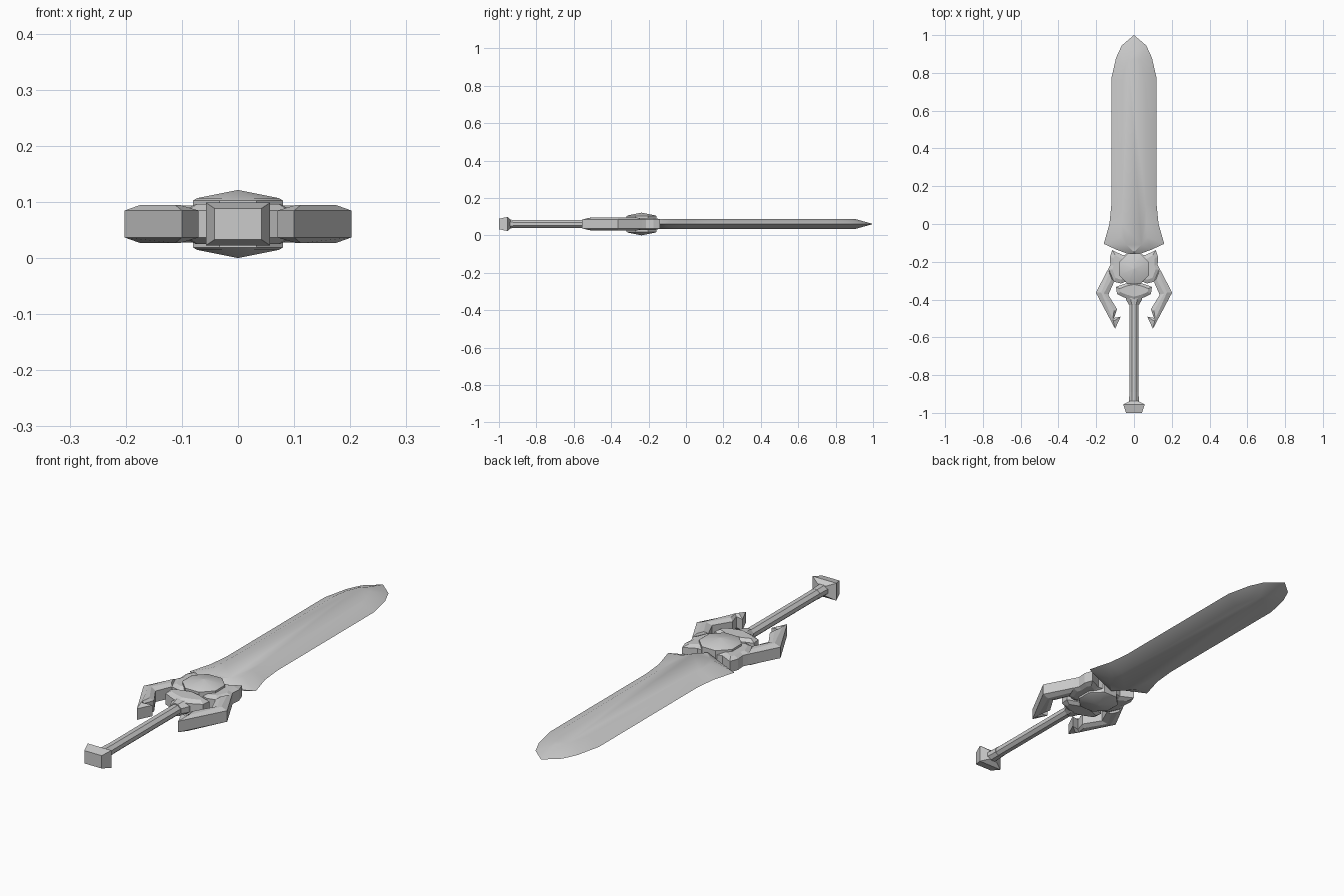
import bpy, bmesh, math

MID = 0.0605  # height of the sword's middle plane

if "Cube" in bpy.data.objects:
    bpy.data.objects.remove(bpy.data.objects["Cube"])

steel = bpy.data.materials.new("pale_steel")
steel.use_nodes = True
colour = (0.6, 0.6, 0.6, 1)
steel.diffuse_color = colour
steel.node_tree.nodes["Principled BSDF"].inputs["Base Color"].default_value = colour


def finish(bm, name, smooth=None):
    bmesh.ops.remove_doubles(bm, verts=bm.verts, dist=1e-5)
    bmesh.ops.recalc_face_normals(bm, faces=bm.faces)
    mesh = bpy.data.meshes.new(name)
    bm.to_mesh(mesh)
    bm.free()
    ob = bpy.data.objects.new(name, mesh)
    bpy.context.collection.objects.link(ob)
    mesh.materials.append(steel)
    if smooth:
        bpy.ops.object.select_all(action="DESELECT")
        ob.select_set(True)
        bpy.context.view_layer.objects.active = ob
        bpy.ops.object.shade_smooth_by_angle(angle=math.radians(smooth))
    return ob


def bridge(bm, a, b):
    for i in range(len(a)):
        j = (i + 1) % len(a)
        bm.faces.new((a[i], a[j], b[j], b[i]))


def both_sides(half):
    """Complete a right-hand outline with its mirror image."""
    return half + [(-x, y) for x, y in reversed(half) if x > 0]


def plate(name, rim, crest, rim_h, crest_h, sx=1, smooth=None):
    """Flat part with a bevel from the rim up to the crest, on both faces."""
    bm = bmesh.new()

    def loop(points, h):
        return [bm.verts.new((sx * x, y, MID + h)) for x, y in points]

    top, bottom = loop(crest, crest_h), loop(crest, -crest_h)
    rim_top = loop(rim, rim_h)
    rim_bottom = loop(rim, -rim_h) if rim_h else rim_top
    bridge(bm, top, rim_top)
    bridge(bm, rim_bottom, bottom)
    if rim_h:
        bridge(bm, rim_top, rim_bottom)
    bm.faces.new(top)
    bm.faces.new(bottom)
    return finish(bm, name, smooth)


def loft(name, rings, sides, upright=False, y0=0, smooth=None):
    """Stack of regular rings (position, half width, half depth)."""
    bm = bmesh.new()
    loops = []
    for p, w, d in rings:
        ring = []
        for i in range(sides):
            a = 2 * math.pi * (i + 0.5) / sides
            k = 1 / math.cos(math.pi / sides)
            u, v = w * k * math.cos(a), d * k * math.sin(a)
            ring.append(bm.verts.new((u, y0 + v, MID + p) if upright else (u, p, MID + v)))
        loops.append(ring)
    for a, b in zip(loops, loops[1:]):
        bridge(bm, a, b)
    bm.faces.new(loops[0])
    bm.faces.new(loops[-1])
    return finish(bm, name, smooth)


# Blade with a flared base and bevelled edges
blade_rim = [(0, 1), (.065, .945), (.095, .88), (.12, .77), (.12, .1),
             (.13, 0), (.16, -.105), (.095, -.135), (0, -.17)]
blade_crest = [(0, .9), (.03, .87), (.05, .82), (.062, .75), (.062, .1),
               (.066, 0), (.07, -.07), (.04, -.11), (0, -.15)]
plate("blade", both_sides(blade_rim), both_sides(blade_crest), 0, .028, smooth=30)

# Octagonal boss with a shallow pointed dome on each face
dome = [(.0605, .001, .001), (.046, .073, .073), (.042, .08, .08), (.032, .08, .08)]
boss = dome + [(-p, w, d) for p, w, d in reversed(dome)]
loft("boss", boss, 8, upright=True, y0=-.237, smooth=25)

# Shoulders and hooked arms of the guard
shoulder_rim = [(.03, -.16), (.06, -.165), (.115, -.138), (.128, -.175), (.125, -.215),
                (.137, -.24), (.108, -.305), (.07, -.315), (.03, -.30)]
shoulder_crest = [(.03, -.18), (.065, -.185), (.1, -.165), (.11, -.18), (.108, -.22),
                  (.115, -.24), (.098, -.285), (.07, -.295), (.03, -.28)]
arm_rim = [(.135, -.235), (.202, -.363), (.1, -.555), (.07, -.49),
           (.105, -.497), (.09, -.45), (.136, -.375), (.105, -.305)]
arm_crest = [(.13, -.26), (.174, -.363), (.112, -.505), (.104, -.512),
             (.112, -.5), (.106, -.46), (.16, -.368), (.118, -.29)]
for side, sx in (("left", 1), ("right", -1)):
    plate(side + "_shoulder", shoulder_rim, shoulder_crest, .024, .033, sx)
    plate(side + "_arm", arm_rim, arm_crest, .024, .034, sx)

# Collar below the boss and the throat that narrows to the grip
collar_rim = [(0, -.305), (.045, -.315), (.095, -.333), (.09, -.37), (.05, -.39), (0, -.41)]
collar_crest = [(0, -.32), (.04, -.328), (.075, -.342), (.072, -.36), (.045, -.372), (0, -.385)]
plate("collar", both_sides(collar_rim), both_sides(collar_crest), .024, .036)
loft("throat", [(-.43, .026, .026), (-.40, .042, .03), (-.36, .045, .03)], 8)

# Grip with a small flare at its end, and the pommel
loft("grip", [(-.96, .023, .021), (-.40, .023, .021)], 8)
loft("grip_end", [(-.95, .027, .023), (-.89, .024, .022)], 8)
loft("pommel", [(-1, .042, .028), (-.955, .057, .038), (-.937, .02, .022)], 4)
